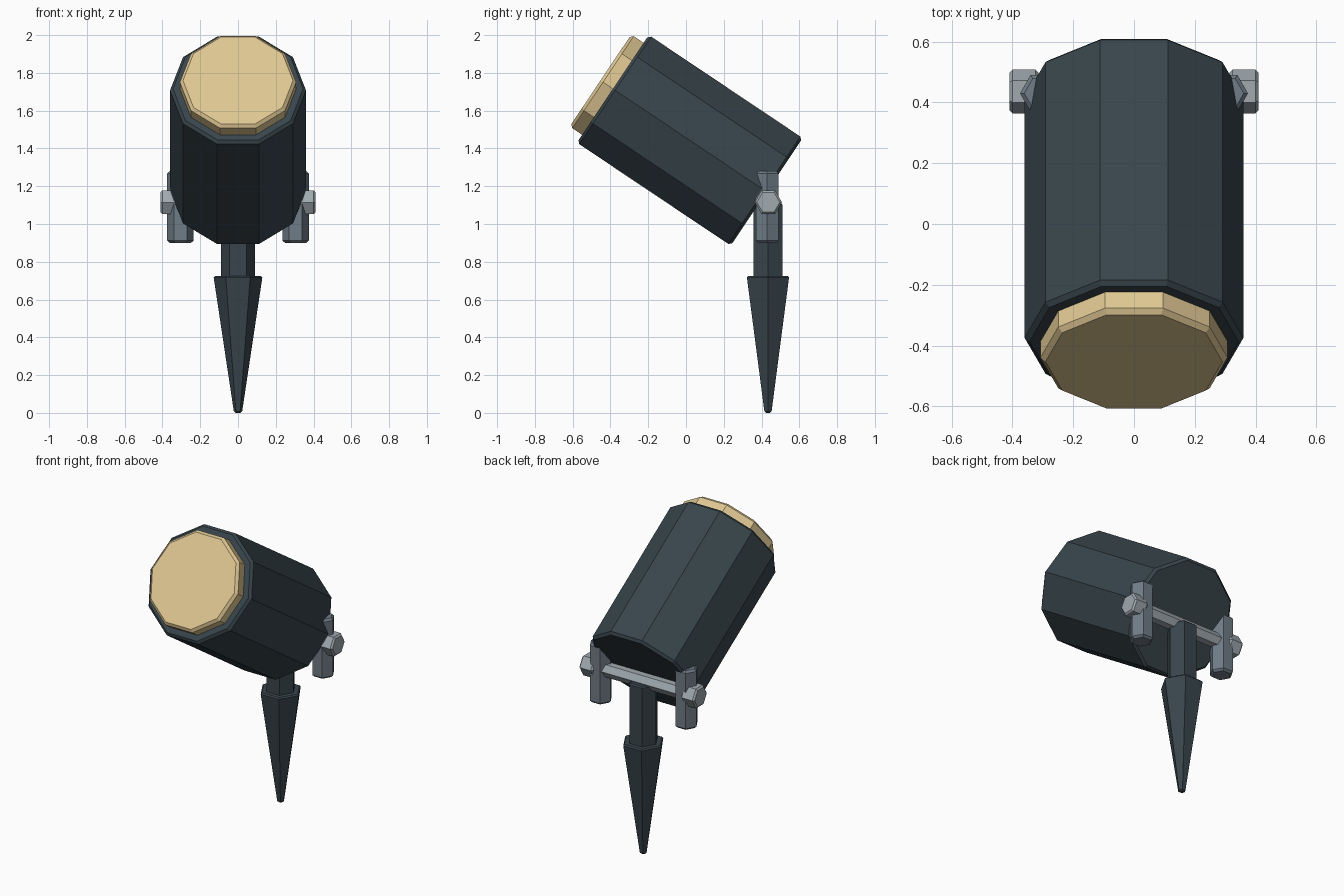
import bpy, bmesh, math
from mathutils import Matrix, Vector

if "Cube" in bpy.data.objects:
    bpy.data.objects.remove(bpy.data.objects["Cube"], do_unlink=True)


def material(name, rgb):
    mat = bpy.data.materials.new(name)
    mat.use_nodes = True
    color = (*rgb, 1.0)
    mat.diffuse_color = color
    mat.node_tree.nodes["Principled BSDF"].inputs["Base Color"].default_value = color
    return mat


SLATE = material("dark slate", (0.040, 0.060, 0.072))
GLASS = material("warm cream", (0.74, 0.57, 0.29))
STEEL = material("light grey", (0.35, 0.40, 0.43))
IRON = material("mid grey", (0.16, 0.20, 0.24))


def prism(name, mat, sides, rings, place, bevel=0.01, phase=0.0):
    """Loft regular polygons, given as (radius, height) rings, along local z."""
    bm = bmesh.new()
    loops = []
    for radius, height in rings:
        angles = [phase + math.tau * i / sides for i in range(sides)]
        loops.append([bm.verts.new((radius * math.cos(a), radius * math.sin(a), height))
                      for a in angles])
    for low, high in zip(loops, loops[1:]):
        for i in range(sides):
            j = (i + 1) % sides
            bm.faces.new((low[i], low[j], high[j], high[i]))
    bm.faces.new(loops[0][::-1])
    bm.faces.new(loops[-1])
    bm.transform(place)
    mesh = bpy.data.meshes.new(name)
    bm.to_mesh(mesh)
    bm.free()
    obj = bpy.data.objects.new(name, mesh)
    bpy.context.collection.objects.link(obj)
    mesh.materials.append(mat)
    # Chamfer the end rims only, leaving the side edges sharp
    mod = obj.modifiers.new("rim chamfer", "BEVEL")
    mod.width = bevel
    mod.segments = 1
    mod.limit_method = 'ANGLE'
    mod.angle_limit = math.radians(75)
    return obj


# Tilted lamp barrel with a protruding lens
tilt = Matrix.Translation((0, 0.02, 1.443)) @ Matrix.Rotation(math.radians(56.2), 4, 'X')
prism("lamp_barrel", SLATE, 10, [(0.36, -0.49), (0.36, 0.49)], tilt, 0.015)
prism("lens", GLASS, 10, [(0.308, 0.44), (0.308, 0.569)], tilt, 0.016)

# Ground spike and its post
stand = Matrix.Translation((0, 0.434, 0))
prism("ground_spike", SLATE, 6, [(0.021, 0), (0.13, 0.725)], stand, 0.008)
prism("post", SLATE, 6, [(0.09, 0.68), (0.09, 1.11)], stand, 0.008)

# Cross rod
across = Matrix.Translation((0, 0.436, 1.115)) @ Matrix.Rotation(math.pi / 2, 4, 'Y')
prism("cross_rod", STEEL, 6, [(0.046, -0.36), (0.046, 0.36)], across, 0.004, math.pi / 6)

# Bracket and bolt head on each side
for side, label in ((1, "left"), (-1, "right")):
    bracket = Matrix.Translation((side * 0.305, 0.43, 0))
    prism(label + "_bracket", IRON, 6, [(0.07, 0.9), (0.07, 1.28)], bracket, 0.012)
    bolt = across @ Matrix.Translation((0, 0, side * 0.362))
    prism(label + "_bolt_head", STEEL, 6, [(0.072, -0.048), (0.072, 0.048)],
          bolt, 0.01, math.pi / 6)
